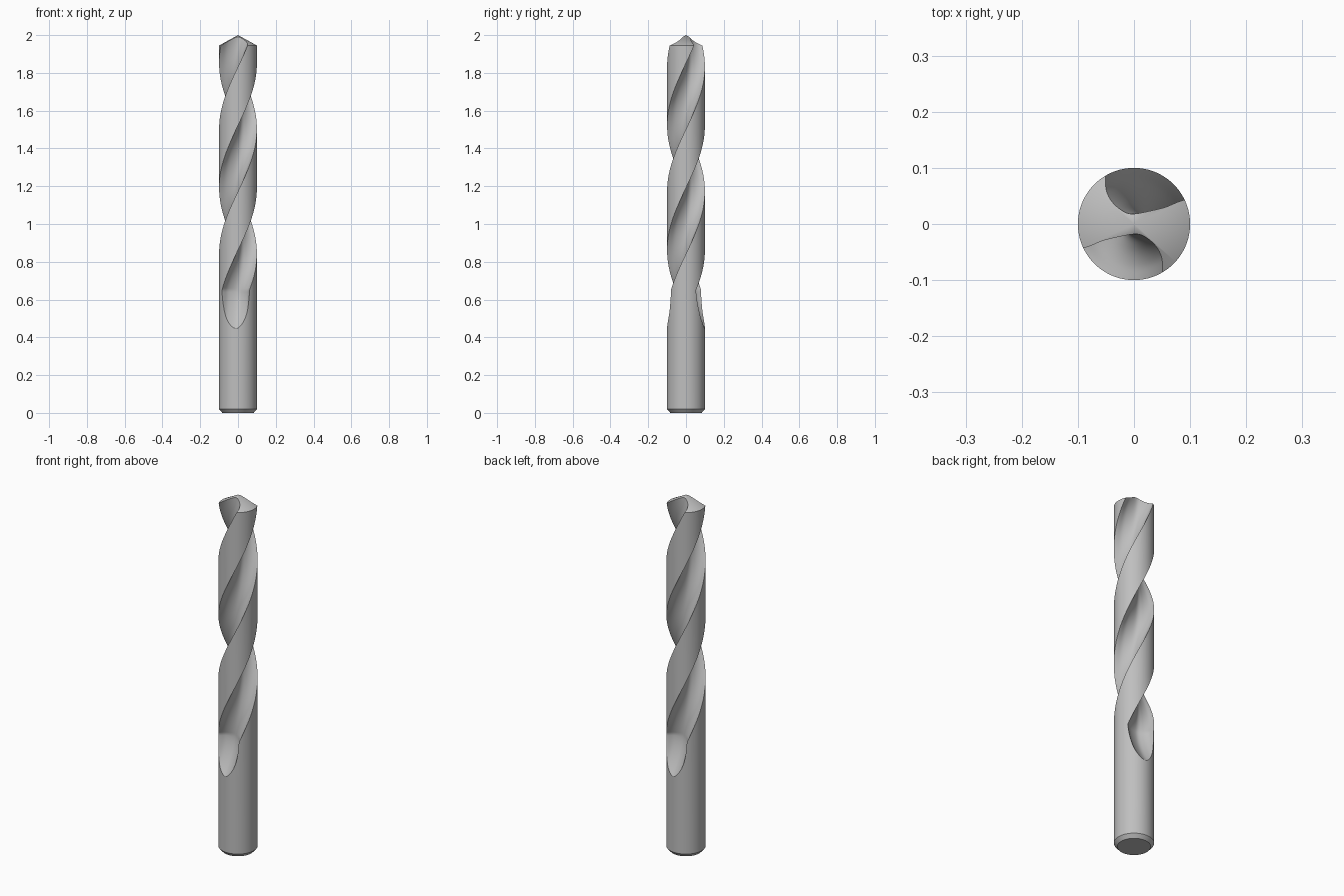
import bpy, bmesh, math
from mathutils import Vector, Matrix

if "Cube" in bpy.data.objects:
    bpy.data.objects.remove(bpy.data.objects["Cube"])

RADIUS, SHOULDER, TIP = 0.1, 1.945, 2.0
PITCH = 1.32                      # height of one full helix turn
RUNOUT_TOP, RUNOUT_LEN, RUNOUT_LIFT = 0.65, 0.2, 0.08
SEGMENTS = 128

steel = bpy.data.materials.new("steel grey")
steel.diffuse_color = (0.52, 0.52, 0.52, 1)
steel.use_nodes = True
steel.node_tree.nodes["Principled BSDF"].inputs["Base Color"].default_value = steel.diffuse_color


def add_object(name, bm):
    bmesh.ops.recalc_face_normals(bm, faces=bm.faces[:])
    mesh = bpy.data.meshes.new(name)
    bm.to_mesh(mesh)
    bm.free()
    mesh.materials.append(steel)
    ob = bpy.data.objects.new(name, mesh)
    bpy.context.collection.objects.link(ob)
    return ob


def loft(bm, rings):
    """Bridge equal-sized rings of points with quads; return the vertex rings."""
    loops = [[bm.verts.new(p) for p in ring] for ring in rings]
    n = len(loops[0])
    for a, b in zip(loops, loops[1:]):
        for i in range(n):
            j = (i + 1) % n
            bm.faces.new((a[i], a[j], b[j], b[i]))
    return loops


def smooth_path(pts, steps):
    """Catmull-Rom curve through the points."""
    p = [pts[0] * 2 - pts[1]] + pts + [pts[-1] * 2 - pts[-2]]
    out = []
    for a, b, c, d in zip(p, p[1:], p[2:], p[3:]):
        for k in range(steps):
            t = k / steps
            out.append(0.5 * (2 * b + (c - a) * t + (2 * a - 5 * b + 4 * c - d) * t ** 2
                              + (3 * b - a - 3 * c + d) * t ** 3))
    return out + [pts[-1]]


# Body: chamfered shank, straight cylinder and conical point
bm = bmesh.new()
rings = [[(r * math.cos(2 * math.pi * i / SEGMENTS), r * math.sin(2 * math.pi * i / SEGMENTS), z)
          for i in range(SEGMENTS)]
         for r, z in ((0.083, 0), (RADIUS, 0.02), (RADIUS, SHOULDER))]
loops = loft(bm, rings)
bm.faces.new(loops[0])
apex = bm.verts.new((0, 0, TIP))
for i in range(SEGMENTS):
    bm.faces.new((loops[-1][i], loops[-1][(i + 1) % SEGMENTS], apex))
body = add_object("drill_body", bm)

# Flute cross-section at shoulder height, closed outside the body
wall = [Vector(p) for p in ((-0.15, -0.076), (-0.0903, -0.0431), (-0.0525, -0.0225),
                            (-0.0038, -0.0176), (0.0247, -0.034), (0.0439, -0.0583),
                            (0.0508, -0.0862), (0.06, -0.13))]
section = smooth_path(wall, 7) + [Vector((0.03, -0.22)), Vector((-0.12, -0.2))]


def flute_ring(z, turn):
    """Section twisted along the helix; below the runout it lifts out straight."""
    twist = 2 * math.pi * (max(z, RUNOUT_TOP) - SHOULDER) / PITCH
    t = max(0, RUNOUT_TOP - z) / RUNOUT_LEN
    angle = math.radians(262) + turn
    lift = Vector((math.cos(angle), math.sin(angle))) * RUNOUT_LIFT * t ** 1.7
    rot = Matrix.Rotation(twist + turn, 2)
    return [(*(rot @ p + lift), z) for p in section]


# Two opposite helical flutes cut from the body
bpy.context.view_layer.objects.active = body
body.select_set(True)
for k in range(2):
    bm = bmesh.new()
    loops = loft(bm, [flute_ring(0.43 + 0.01 * i, math.pi * k) for i in range(163)])
    bm.faces.new(loops[0])
    bm.faces.new(loops[-1])
    cutter = add_object("flute_cutter", bm)
    cutter.hide_render = True
    mod = body.modifiers.new("flute", 'BOOLEAN')
    mod.operation, mod.solver, mod.object = 'DIFFERENCE', 'EXACT', cutter
    bpy.ops.object.modifier_apply(modifier=mod.name)
    bpy.data.objects.remove(cutter)

bpy.ops.object.shade_smooth_by_angle(angle=math.radians(25))
